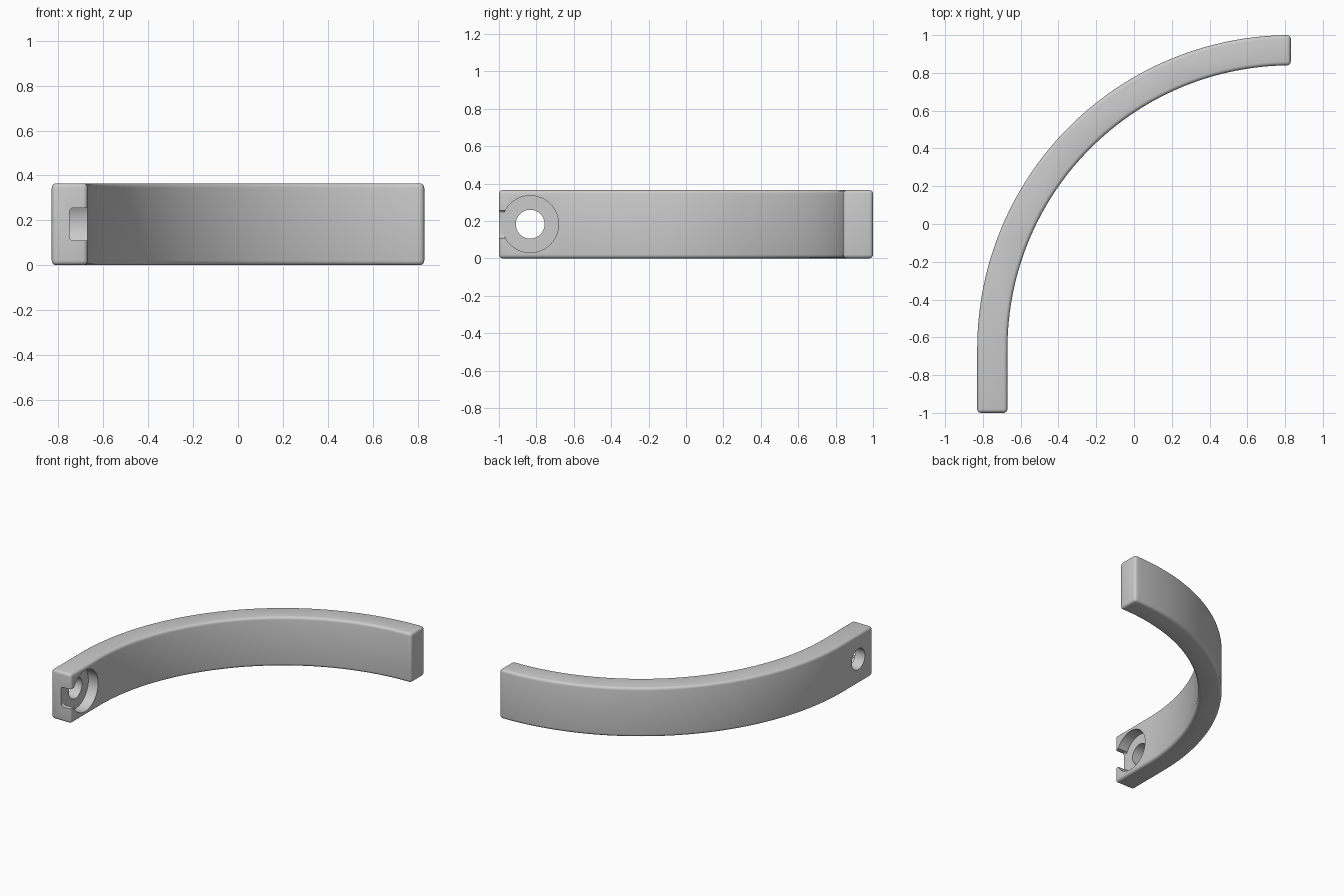
import bpy, bmesh
from math import sin, cos, pi
from mathutils import Matrix

cube = bpy.data.objects.get("Cube")
if cube:
    bpy.data.objects.remove(cube, do_unlink=True)

HEIGHT = 0.365
OUTER, INNER = 1.66, 1.50           # radii of the quarter arc
CX, CY = 0.83, -0.66                # arc centre
BOLT = (-0.67, -0.833, HEIGHT / 2)  # bolt axis on the inner face

grey = bpy.data.materials.new("light_grey")
grey.use_nodes = True
color = (0.6, 0.6, 0.6, 1)
grey.diffuse_color = color
grey.node_tree.nodes["Principled BSDF"].inputs["Base Color"].default_value = color


def make_object(name, bm):
    bmesh.ops.recalc_face_normals(bm, faces=bm.faces)
    mesh = bpy.data.meshes.new(name)
    bm.to_mesh(mesh)
    bm.free()
    mesh.materials.append(grey)
    obj = bpy.data.objects.new(name, mesh)
    bpy.context.collection.objects.link(obj)
    return obj


def cylinder(name, radius, x0, x1):
    bm = bmesh.new()
    move = Matrix.Translation(((x0 + x1) / 2, BOLT[1], BOLT[2])) @ Matrix.Rotation(pi / 2, 4, 'Y')
    bmesh.ops.create_cone(bm, cap_ends=True, segments=64, radius1=radius,
                          radius2=radius, depth=x1 - x0, matrix=move)
    return make_object(name, bm)


def arc(radius, steps=64):
    return [(CX - radius * cos(pi / 2 * i / steps), CY + radius * sin(pi / 2 * i / steps))
            for i in range(steps + 1)]


def bevel(obj, width, segments):
    mod = obj.modifiers.new("rounded_edges", 'BEVEL')
    mod.width, mod.segments = width, segments
    mod.limit_method, mod.angle_limit = 'ANGLE', 0.6


# Curved bar: straight foot followed by a quarter arc
outline = [(CX - OUTER, -1)] + arc(OUTER) + arc(INNER)[::-1] + [(CX - INNER, -1)]
bm = bmesh.new()
base = bm.faces.new([bm.verts.new((x, y, 0)) for x, y in outline])
top = bmesh.ops.extrude_face_region(bm, geom=[base])
bmesh.ops.translate(bm, vec=(0, 0, HEIGHT),
                    verts=[v for v in top["geom"] if isinstance(v, bmesh.types.BMVert)])
bar = make_object("curved_bar", bm)
bevel(bar, 0.02, 4)

# Slot opening the counterbore through the end of the foot
bm = bmesh.new()
bmesh.ops.create_cube(bm, size=1, matrix=Matrix.Translation((-0.65, -0.97, BOLT[2]))
                      @ Matrix.Diagonal((0.2, 0.2, 0.146, 1)))
slot = make_object("slot_cutter", bm)
bevel(slot, 0.015, 3)

# Counterbore from the inner face and the through hole
cutters = [cylinder("counterbore_cutter", 0.152, -0.75, -0.55),
           cylinder("bolt_hole_cutter", 0.077, -0.95, -0.55), slot]
for cutter in cutters:
    cutter.hide_render = True
    mod = bar.modifiers.new(cutter.name, 'BOOLEAN')
    mod.operation, mod.solver, mod.object = 'DIFFERENCE', 'EXACT', cutter

# Bake the cuts, then drop the cutters
bpy.context.view_layer.update()
baked = bpy.data.meshes.new_from_object(bar.evaluated_get(bpy.context.evaluated_depsgraph_get()))
bar.modifiers.clear()
bar.data = baked
for cutter in cutters:
    bpy.data.objects.remove(cutter, do_unlink=True)

bpy.ops.object.select_all(action='DESELECT')
bar.select_set(True)
bpy.context.view_layer.objects.active = bar
bpy.ops.object.shade_smooth_by_angle(angle=0.6)
